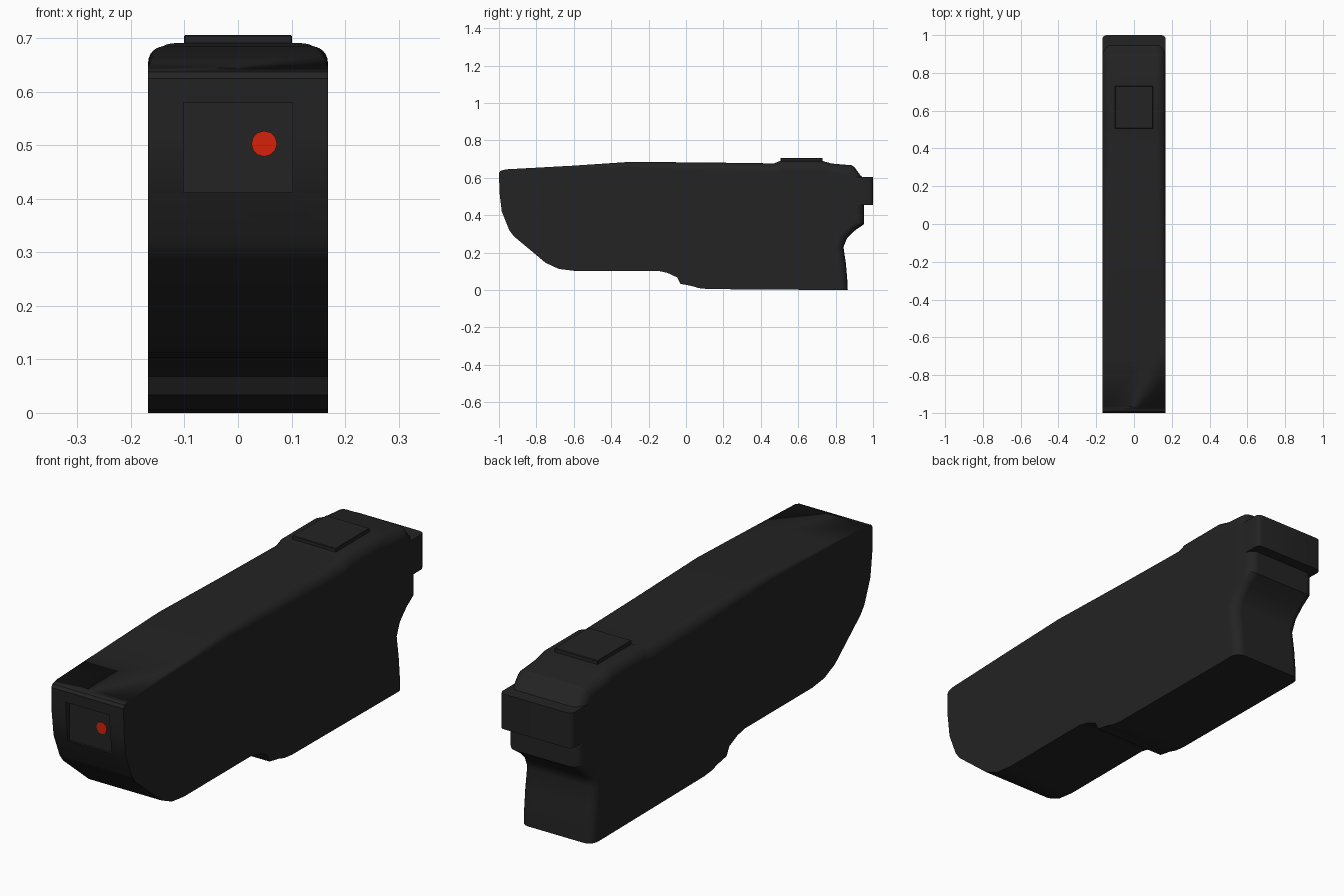
import bpy, bmesh, math
from mathutils import Vector

if "Cube" in bpy.data.objects:
    bpy.data.objects.remove(bpy.data.objects["Cube"])

def material(name, rgb):
    m = bpy.data.materials.new(name)
    m.diffuse_color = (*rgb, 1)
    m.use_nodes = True
    m.node_tree.nodes["Principled BSDF"].inputs["Base Color"].default_value = m.diffuse_color
    return m

BLACK = material("matte_black", (0.017, 0.017, 0.017))
RED = material("signal_red", (0.66, 0.016, 0.003))
HW = 0.168  # half width

def make_object(name, bm, mat):
    bmesh.ops.recalc_face_normals(bm, faces=bm.faces)
    me = bpy.data.meshes.new(name)
    bm.to_mesh(me)
    bm.free()
    me.materials.append(mat)
    ob = bpy.data.objects.new(name, me)
    bpy.context.collection.objects.link(ob)
    return ob

def activate(ob):
    bpy.ops.object.select_all(action='DESELECT')
    ob.select_set(True)
    bpy.context.view_layer.objects.active = ob

def box(name, lo, hi, bevel=0.0, vertical_only=False, segments=3):
    bm = bmesh.new()
    bmesh.ops.create_cube(bm, size=1)
    for v in bm.verts:
        v.co = Vector([(a + b) / 2 + c * (b - a) for a, b, c in zip(lo, hi, v.co)])
    if bevel:
        edges = [e for e in bm.edges if not vertical_only
                 or abs(e.verts[0].co.z - e.verts[1].co.z) > 1e-4]
        bmesh.ops.bevel(bm, geom=edges, offset=bevel, segments=segments,
                        profile=0.5, affect='EDGES')
    return make_object(name, bm, BLACK)

# Side profile: (y, z, rounding radius of the side edge), clockwise from the nose
profile = [
    (-1.0, 0.625, 0), (-0.992, 0.637, 0), (-0.965, 0.645, 0), (-0.6, 0.665, .012),
    (-0.3, 0.685, .03), (0.1, 0.682, .045), (0.47, 0.677, .05), (0.505, 0.691, .05),
    (0.725, 0.691, .05), (0.78, 0.676, .05), (0.885, 0.667, .05), (0.90, 0.658, .05),
    (0.935, 0.61, .045), (0.952, 0.598, .04), (0.952, 0.352, .04), (0.90, 0.316, .04),
    (0.86, 0.275, .04), (0.842, 0.23, .04), (0.855, 0.14, .04), (0.862, 0.06, .04),
    (0.865, 0.0, .04), (0.80, 0.0, 0), (0.12, 0.005, 0), (0.07, 0.01, 0),
    (0.03, 0.022, 0), (-0.03, 0.033, 0), (-0.048, 0.068, 0), (-0.10, 0.092, 0),
    (-0.15, 0.103, 0), (-0.6, 0.103, 0), (-0.68, 0.113, 0), (-0.75, 0.145, 0),
    (-0.92, 0.287, 0), (-0.945, 0.32, 0), (-0.985, 0.42, 0), (-0.997, 0.52, 0)]

def inward(i):
    """Mitred inward direction of a profile point."""
    p = [Vector(profile[(i + k) % len(profile)][:2]) for k in (-1, 0, 1)]
    if p[1].x > 0.8 and p[1].y < 0.02:   # keep the grip's foot flat
        return Vector((-1, 0))
    a, b = (p[1] - p[0]).normalized(), (p[2] - p[1]).normalized()
    na, nb = Vector((a.y, -a.x)), Vector((b.y, -b.x))
    m = (na + nb).normalized()
    return m / max(m.dot(na), 0.6)

# Main body: profile swept across x, side edges rounded by the local radius
bm = bmesh.new()
STEPS = 6
rings = []
for side in (-1, 1):
    order = range(STEPS, -1, -1) if side < 0 else range(STEPS + 1)
    for k in order:
        t = k / STEPS * math.pi / 2
        ring = []
        for i, (y, z, r) in enumerate(profile):
            q = Vector((y, z)) + inward(i) * r * (1 - math.cos(t))
            ring.append(bm.verts.new((side * (HW - r * (1 - math.sin(t))), q.x, q.y)))
        rings.append(ring)
n = len(profile)
for a, b in zip(rings, rings[1:]):
    for i in range(n):
        j = (i + 1) % n
        bm.faces.new((a[i], a[j], b[j], b[i]))
bm.faces.new(rings[0])
bm.faces.new(rings[-1])
bmesh.ops.remove_doubles(bm, verts=bm.verts, dist=1e-5)
body = make_object("body", bm, BLACK)

# Recessed sensor window in the nose
cutter = box("window_cutter", (-0.102, -1.1, 0.412), (0.102, -0.972, 0.58))
cutter.hide_render = True
mod = body.modifiers.new("window", 'BOOLEAN')
mod.operation = 'DIFFERENCE'
mod.solver = 'EXACT'
mod.object = cutter
activate(body)
bpy.ops.object.modifier_apply(modifier="window")
bpy.data.objects.remove(cutter, do_unlink=True)
bpy.ops.object.shade_smooth_by_angle(angle=math.radians(32))
wn = body.modifiers.new("normals", 'WEIGHTED_NORMAL')
wn.keep_sharp = True

# Red light: thin round plate inside the window
bm = bmesh.new()
bmesh.ops.create_cone(bm, cap_ends=True, segments=12, radius1=0.024,
                      radius2=0.024, depth=0.006)
for v in bm.verts:
    x, y, z = v.co
    v.co = (0.049 + x, -0.973 + z, 0.503 + y)
make_object("red_light", bm, RED)

# Rear block and raised button plate on top
block = box("rear_block", (-HW + .0005, 0.86, 0.455), (HW - .0005, 1.0, 0.603), 0.022, True, 4)
activate(block)
bpy.ops.object.shade_smooth_by_angle(angle=math.radians(32))
box("top_plate", (-0.101, 0.505, 0.67), (0.101, 0.73, 0.706), 0.002, segments=1)
